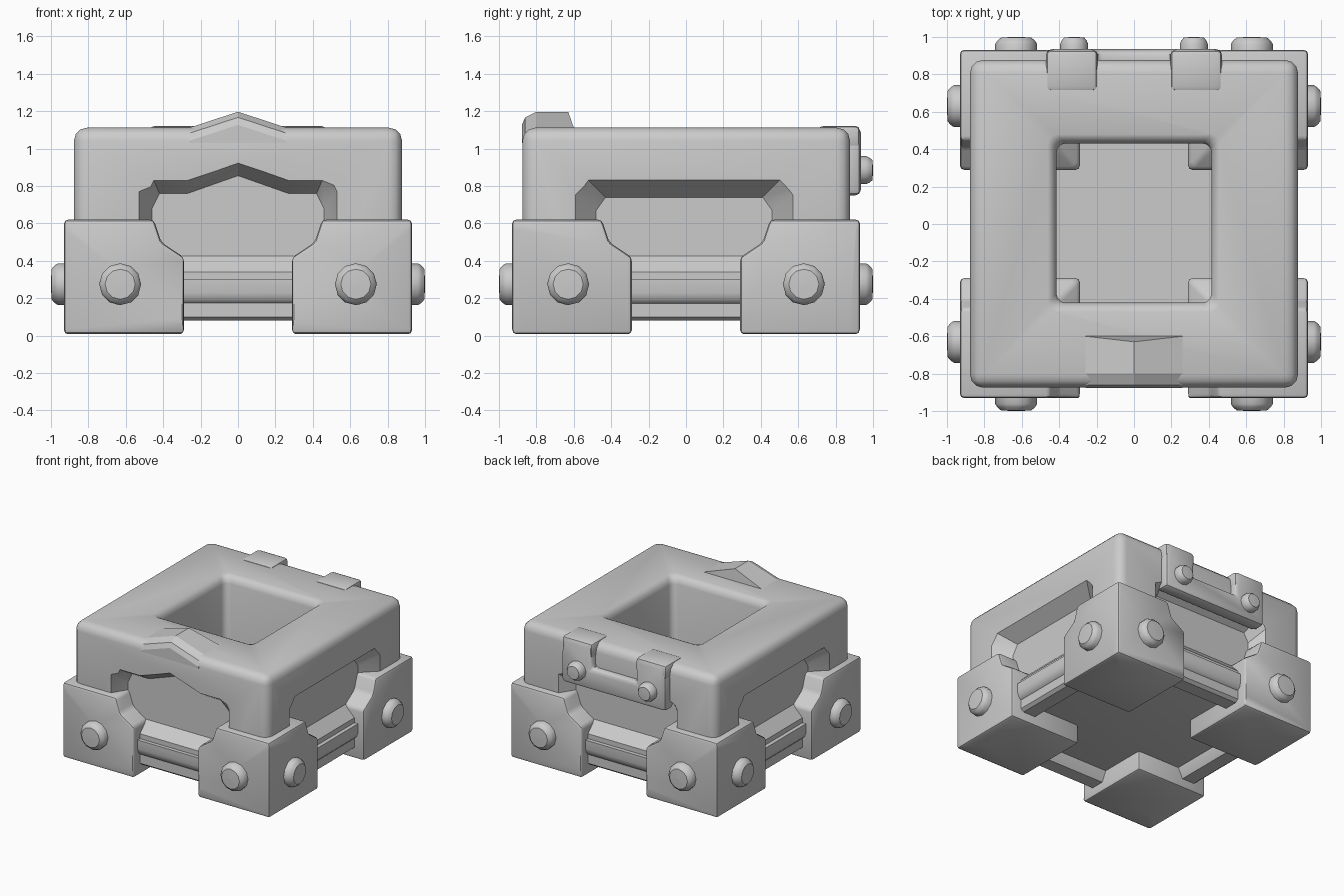
import bpy, bmesh, math
from mathutils import Matrix

if "Cube" in bpy.data.objects:
    bpy.data.objects.remove(bpy.data.objects["Cube"])


def loft(name, rings, caps=True, turn=0):
    """Solid through a list of equal-length rings, turned about z."""
    bm = bmesh.new()
    rows = [[bm.verts.new(p) for p in r] for r in rings]
    n = len(rings[0])
    for a, b in zip(rows, rows[1:]):
        for i in range(n):
            j = (i + 1) % n
            bm.faces.new((a[i], a[j], b[j], b[i]))
    bm.faces.new(rows[0][::-1])
    bm.faces.new(rows[-1])
    bmesh.ops.recalc_face_normals(bm, faces=bm.faces)
    bm.transform(Matrix.Rotation(math.radians(turn), 4, 'Z'))
    me = bpy.data.meshes.new(name)
    bm.to_mesh(me)
    bm.free()
    ob = bpy.data.objects.new(name, me)
    bpy.context.collection.objects.link(ob)
    return ob


def box(name, x0, x1, y0, y1, z0, z1):
    return loft(name, [[(x0, y0, z), (x1, y0, z), (x1, y1, z), (x0, y1, z)] for z in (z0, z1)])


def activate(ob):
    bpy.ops.object.select_all(action='DESELECT')
    ob.select_set(True)
    bpy.context.view_layer.objects.active = ob


def apply(ob, kind, **props):
    m = ob.modifiers.new(kind, kind)
    for k, v in props.items():
        setattr(m, k, v)
    activate(ob)
    bpy.ops.object.modifier_apply(modifier=m.name)


def boolean(ob, tool, op='DIFFERENCE'):
    apply(ob, 'BOOLEAN', object=tool, operation=op, solver='EXACT')
    bpy.data.objects.remove(tool, do_unlink=True)


def bevel(ob, width, segments):
    apply(ob, 'BEVEL', width=width, segments=segments, limit_method='ANGLE',
          angle_limit=math.radians(25))


def mirror(ob, x=True, y=True):
    apply(ob, 'MIRROR', use_axis=(x, y, False), use_mirror_merge=False)


# Main body: rounded block
body = box("body_frame", -.877, .877, -.875, .877, .16, 1.112)
bevel(body, .07, 3)


def window(outer, inner, turn, shift=0):
    """Tapered recess cutter, defined on the front side."""
    def full(half):
        return [(-x, z) for x, z in half] + [(x, z) for x, z in half[::-1]]
    o, i = full(outer), full(inner)
    t = 1.74
    ring_in = [(x + shift, -.76, z) for x, z in i]
    ring_out = [(a + t * (c - a) + shift, -.96, b + t * (d - b))
                for (a, b), (c, d) in zip(i, o)]
    boolean(body, loft("window_cutter", [ring_in, ring_out], turn=turn))


# Recessed windows: peaked at the front, flat elsewhere
window([(.53, .3), (.53, .77), (.45, .83), (.27, .83), (.001, .922)],
       [(.46, .3), (.46, .68), (.42, .76), (.27, .76), (.001, .855)], 0)
window([(.53, .3), (.53, .77), (.45, .83)],
       [(.46, .3), (.46, .68), (.42, .75)], 180)
for turn, shift in ((90, -.01), (-90, .01)):
    window([(.58, .3), (.58, .75), (.51, .83)],
           [(.47, .3), (.47, .67), (.42, .74)], turn, shift)


# Deep square well with a rounded lip
def rounded_square(h, r, z):
    pts = []
    for q, (sx, sy) in enumerate(((1, 1), (-1, 1), (-1, -1), (1, -1))):
        for k in range(4):
            a = math.radians(90 * q + 30 * k)
            pts.append((sx * (h - r) + r * math.cos(a),
                        sy * (h - r) * 1.03 + .005 + r * math.sin(a), z))
    return pts


boolean(body, loft("well_cutter", [rounded_square(h, .05, z) for h, z in (
    (.415, .2), (.415, 1.05), (.425, 1.085), (.445, 1.105), (.48, 1.12))]))

# Gable-like peak on the front top edge
rows = []
for y, dz in ((-.877, -.07), (-.86, -.03), (-.80, 0), (-.60, 0)):
    last = y == -.60
    rows.append([(-.26, y, 1.03), (-.26, y, 1.112 + dz),
                 (0, -.63 if last else y, 1.197 + dz),
                 (.26, y, 1.112 + dz), (.26, y, 1.03)])
peak = loft("front_peak", rows)

# Lower rails between the corner guards
rail = [(.66, .18), (.71, .08), (.82, .08), (.845, .10), (.845, .34), (.755, .43), (.68, .43)]
for side, turn in (("front", 0), ("right", 90), ("back", 180), ("left", 270)):
    loft(side + "_rail", [[(x, -d, z) for d, z in rail] for x in (-.5, .5)], turn=turn)

# Corner guards: stepped profile seen from both sides, inner corner clipped
prof = [(.93, .008), (.93, .62), (.45, .62), (.41, .50), (.29, .42), (.29, .008)]
guard = loft("corner_guards", [[(x, y, z) for x, z in prof] for y in (.2, .93)])
boolean(guard, loft("cut_a", [[(x, y, z) for y, z in prof] for x in (.2, 1)]), 'INTERSECT')
boolean(guard, loft("cut_b", [[(.44, .1, z), (1, .1, z), (1, 1, z), (.1, 1, z), (.1, .44, z)]
                              for z in (-.1, .8)]), 'INTERSECT')
bevel(guard, .05, 2)
mirror(guard)


# Domed bolts
def bolt(name, x, z, r, base, turn=0, sides=12):
    prof = [(r, base), (r, .962), (r * .9, .98), (r * .72, .997), (r * .1, 1.0)]
    return loft(name, [[(x + q * math.cos(2 * math.pi * k / sides), y,
                         z + q * math.sin(2 * math.pi * k / sides)) for k in range(sides)]
                       for q, y in prof], turn=turn)


mirror(bolt("end_bolts", .63, .275, .112, .9))
mirror(bolt("side_bolts", .63, .275, .112, .9, turn=-90))

# Hinge bracket on the back with two tabs over the top edge
half = [(.47, .75), (.47, 1.0), (.45, 1.115), (.20, 1.115), (.20, .92)]
u = [(-x, z) for x, z in half] + [(x, z) for x, z in half[::-1]]
hinge = loft("back_hinge", [[(x, y, z) for x, z in u] for y in (.82, .935)])
bevel(hinge, .03, 2)
tabs = box("hinge_tabs", .195, .47, .71, .93, 1.0, 1.122)
bevel(tabs, .025, 2)
mirror(tabs, y=False)
mirror(bolt("hinge_bolts", .32, .885, .075, .9), y=False)

for ob in list(bpy.context.collection.objects):
    activate(ob)
    bpy.ops.object.shade_smooth_by_angle(angle=math.radians(
        20 if ob.name in ("front_peak",) else 35))
